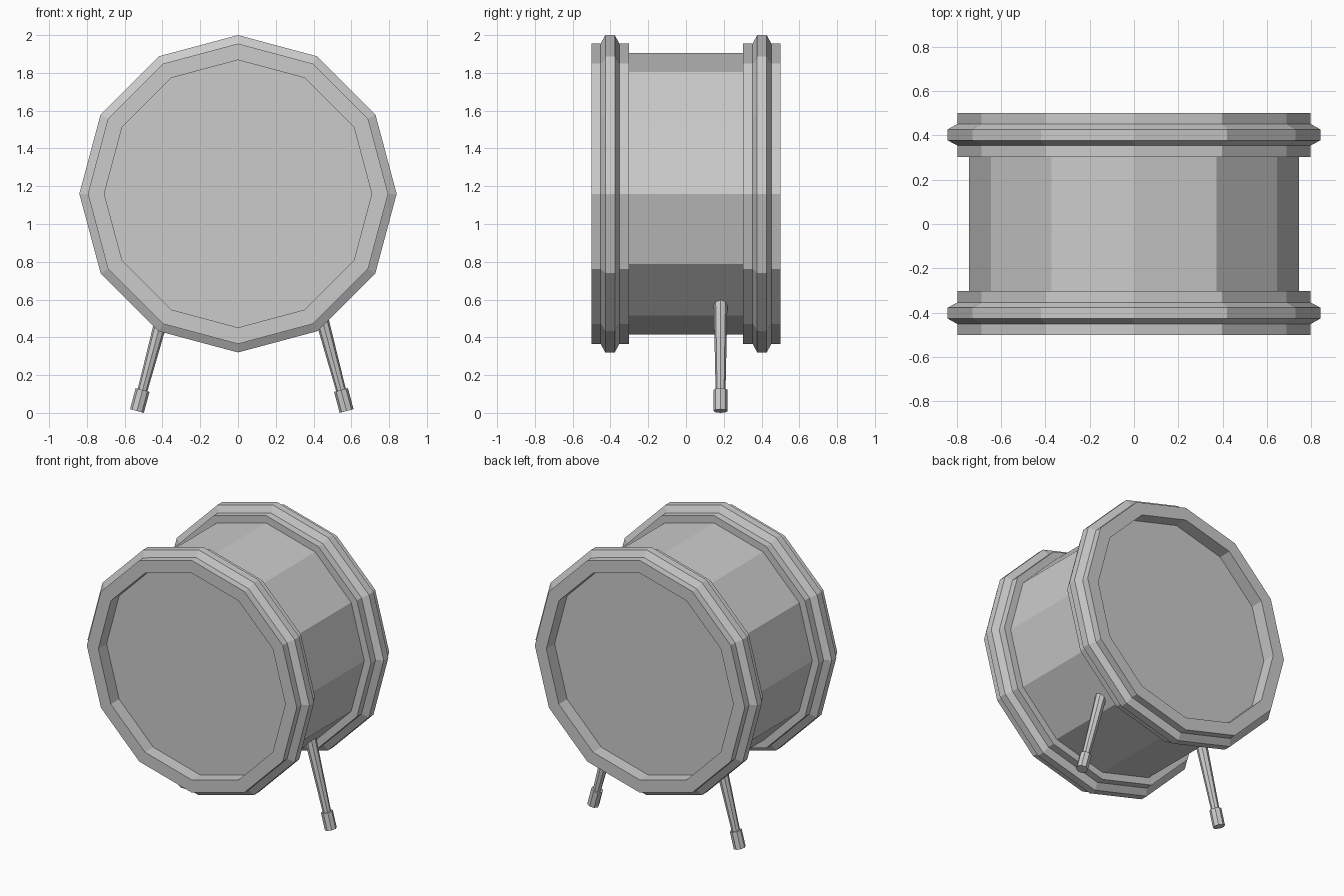
import bpy
import math
from mathutils import Vector

cube = bpy.data.objects.get("Cube")
if cube:
    bpy.data.objects.remove(cube)

grey = bpy.data.materials.new("plain grey")
grey.use_nodes = True
colour = (0.6, 0.6, 0.6, 1)
grey.diffuse_color = colour
grey.node_tree.nodes["Principled BSDF"].inputs["Base Color"].default_value = colour

CENTRE_Z = 1.16


def lathe(name, profile, start, direction, sides, closed=False, caps=False):
    """Sweep (radius, distance) points around an axis into flat-sided rings."""
    axis = Vector(direction).normalized()
    up = (Vector((0, 0, 1)) - axis * axis.z).normalized()
    side = up.cross(axis)
    verts, faces = [], []
    for radius, distance in profile:
        for i in range(sides):
            a = math.tau * i / sides
            ring = (up * math.cos(a) + side * math.sin(a)) * radius
            verts.append(Vector(start) + axis * distance + ring)
    count = len(profile)
    for r in range(count if closed else count - 1):
        low, high = r * sides, (r + 1) % count * sides
        for i in range(sides):
            j = (i + 1) % sides
            faces.append((low + i, high + i, high + j, low + j))
    if caps:
        faces.append(tuple(range(sides)))
        faces.append(tuple(reversed(range((count - 1) * sides, count * sides))))
    mesh = bpy.data.meshes.new(name)
    mesh.from_pydata(verts, [], faces)
    mesh.materials.append(grey)
    obj = bpy.data.objects.new(name, mesh)
    bpy.context.collection.objects.link(obj)
    return obj


# Drum barrel
centre = (0, 0, CENTRE_Z)
lathe("drum_shell", [(0.745, -0.32), (0.745, 0.32)], centre, (0, 1, 0), 12)

# Ridged hoops with recessed heads, front and back
hoop = [(0.708, 0.5), (0.795, 0.5), (0.795, 0.452), (0.84, 0.427),
        (0.84, 0.377), (0.795, 0.353), (0.795, 0.303), (0.708, 0.303)]
head = [(0.708, 0.41), (0.708, 0.39)]
for label, s in (("front", -1), ("back", 1)):
    lathe(label + "_hoop", hoop, centre, (0, s, 0), 12, closed=True)
    lathe(label + "_head", head, centre, (0, s, 0), 12, caps=True)

# Splayed tapering legs with thicker feet
for label, s in (("right", -1), ("left", 1)):
    foot_base = (0.02 + s * 0.555, 0.183, 0.01)
    lean = (-s * math.sin(math.radians(15)), 0, math.cos(math.radians(15)))
    lathe(label + "_leg", [(0.026, 0.1), (0.038, 0.66)], foot_base, lean, 8, caps=True)
    lathe(label + "_foot", [(0.038, 0), (0.038, 0.115)], foot_base, lean, 8, caps=True)
